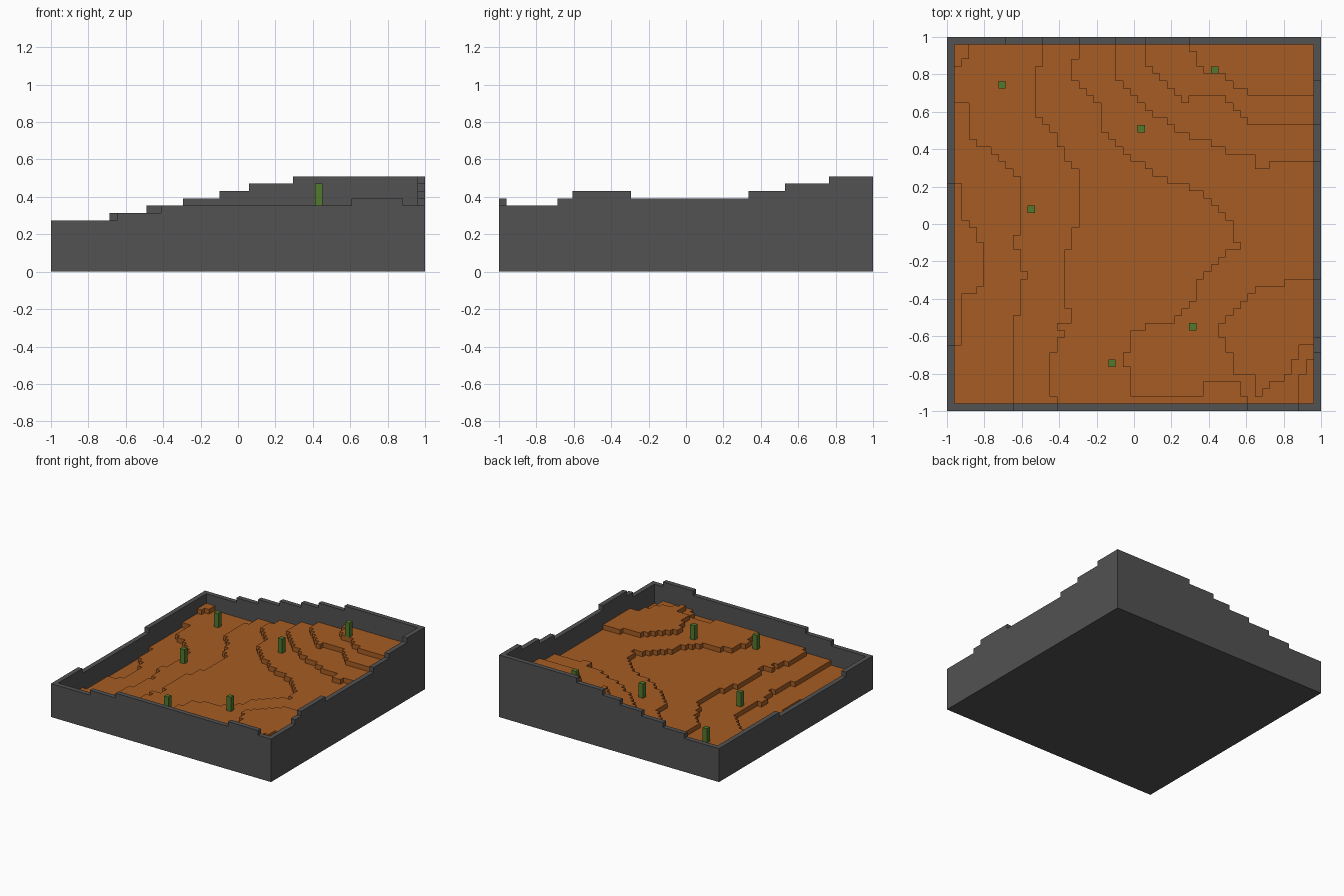
import bpy
import bmesh

default_cube = bpy.data.objects.get("Cube")
if default_cube:
    bpy.data.objects.remove(default_cube, do_unlink=True)

SIZE = 51            # cells along each side
UNIT = 2 / SIZE      # edge of one block
SIDES = ((1, 0), (0, 1), (-1, 0), (0, -1))


def make_material(name, rgb):
    mat = bpy.data.materials.new(name)
    mat.use_nodes = True
    color = (*rgb, 1)
    mat.diffuse_color = color
    shader = mat.node_tree.nodes["Principled BSDF"]
    shader.inputs["Base Color"].default_value = color
    shader.inputs["Roughness"].default_value = 0.9
    return mat


stone = make_material("dark stone", (0.085, 0.085, 0.085))
sand = make_material("orange sand", (0.38, 0.107, 0.017))
leaf = make_material("cactus green", (0.085, 0.19, 0.027))


def place(point):
    x, y, z = point
    return (x * UNIT - 1, y * UNIT - 1, z * UNIT)


def block_mesh(name, cells, mat, bottom=None):
    """Stepped blocks from {(column, row): height}; open at the rim if bottom is None."""
    bm = bmesh.new()

    def quad(*points):
        bm.faces.new([bm.verts.new(place(p)) for p in points])

    for (x, y), top in cells.items():
        quad((x, y, top), (x + 1, y, top), (x + 1, y + 1, top), (x, y + 1, top))
        if bottom is not None:
            quad((x, y, bottom), (x, y + 1, bottom), (x + 1, y + 1, bottom), (x + 1, y, bottom))
        for dx, dy in SIDES:
            low = cells.get((x + dx, y + dy), top if bottom is None else bottom)
            if low >= top:
                continue
            # two ends of the shared edge, ordered so the face looks outward
            cx, cy = x + (1 + dx) / 2, y + (1 + dy) / 2
            a = (cx + dy / 2, cy - dx / 2)
            b = (cx - dy / 2, cy + dx / 2)
            quad((*a, low), (*b, low), (*b, top), (*a, top))
    bmesh.ops.remove_doubles(bm, verts=bm.verts, dist=UNIT / 100)
    mesh = bpy.data.meshes.new(name)
    bm.to_mesh(mesh)
    bm.free()
    mesh.materials.append(mat)
    obj = bpy.data.objects.new(name, mesh)
    bpy.context.collection.objects.link(obj)
    return obj


def inside(outline, px, py):
    """Even-odd test of a point against a closed outline."""
    hit = False
    for (ax, ay), (bx, by) in zip(outline, outline[1:] + outline[:1]):
        if (ay > py) != (by > py) and px < ax + (py - ay) * (bx - ax) / (by - ay):
            hit = not hit
    return hit


# Terrace outlines, each one block higher than the ground around it
lower_slope = [(0, 42), (3, 42), (3, 37), (6, 36), (8, 34), (10, 31), (10, 24), (9, 24),
               (9, 22), (10, 22), (10, 19), (11, 19), (11, 18), (10, 18), (10, 13),
               (9, 13), (9, 0), (51, 0), (51, 51), (0, 51)]
middle_slope = [(13, 51), (13, 47), (12, 47), (12, 41), (15, 37), (17, 33), (18, 33),
                (18, 25), (17, 25), (17, 22), (16, 22), (16, 14), (17, 14), (17, 12),
                (15, 12), (15, 11), (16, 11), (16, 10), (15, 10), (15, 8), (14, 8),
                (14, 2), (15, 2), (15, 0), (51, 0), (51, 51)]
upper_slope = [(18, 51), (18, 48), (17, 48), (17, 46), (19, 44), (21, 42), (21, 38),
               (23, 37), (26, 34), (31, 31), (35, 30), (39, 25), (39, 23), (40, 23),
               (40, 22), (38, 22), (37, 20), (34, 18), (34, 15), (32, 14), (31, 12),
               (27, 12), (27, 11), (25, 11), (25, 8), (24, 8), (24, 6), (25, 6), (25, 3),
               (26, 2), (35, 2), (35, 4), (40, 4), (40, 2), (41, 2), (41, 0), (48, 0),
               (48, 5), (49, 5), (49, 7), (51, 7), (51, 51)]
front_mound = [(51, 18), (46, 18), (46, 17), (42, 17), (39, 13), (37, 11), (37, 10), (38, 10),
               (38, 8), (39, 8), (39, 6), (40, 5), (42, 5), (42, 2), (43, 2), (43, 3),
               (46, 4), (46, 5), (47, 5), (47, 7), (48, 7), (48, 9), (51, 9)]
hill_low = [(23, 51), (23, 46), (25, 43), (27, 42), (29, 40), (32, 38), (38, 36), (38, 35),
            (42, 35), (42, 33), (44, 33), (44, 34), (51, 34), (51, 51)]
hill_mid = [(27, 51), (27, 48), (29, 46), (31, 44), (33, 42), (34, 43), (38, 43),
            (40, 41), (41, 39), (51, 39), (51, 51)]
hill_top = [(33, 51), (33, 49), (34, 49), (34, 47), (37, 46), (40, 44), (42, 43),
            (51, 43), (51, 51)]
corner_rise = [(0, 47), (2, 47), (2, 48), (3, 48), (3, 51), (0, 51)]
hollow = [(0, 31), (2, 31), (2, 27), (4, 25), (5, 22), (5, 17), (3, 16), (2, 15),
          (2, 9), (0, 9)]
rises = [lower_slope, middle_slope, upper_slope, front_mound, hill_low, hill_mid,
         hill_top, corner_rise]


def ground_height(x, y):
    px, py = x + 0.5, y + 0.5
    return 3 + sum(inside(r, px, py) for r in rises) - inside(hollow, px, py)


interior = range(1, SIZE - 1)
ground = {(x, y): ground_height(x, y) for x in interior for y in interior}
block_mesh("terraced_ground", ground, sand)


# Stone tray: stepped border walls as (start cell, height) runs, over a thin floor
def run_height(runs, cell):
    return [height for start, height in runs if start <= cell][-1]


back = [(0, 7), (8, 8), (13, 9), (18, 10), (23, 11), (27, 12), (33, 13)]
front = [(0, 7), (9, 8), (15, 9), (41, 10), (48, 9)]
right = [(0, 9), (8, 10), (10, 11), (18, 10), (34, 11), (39, 12), (45, 13)]
left = [(0, 7), (9, 6), (31, 7)]

last = SIZE - 1
tray = {(x, y): 1 for x in interior for y in interior}
for i in range(SIZE):
    tray[0, i] = run_height(left, i)
    tray[last, i] = run_height(right, i)
    tray[i, 0] = run_height(front, i)
    tray[i, last] = run_height(back, i)
block_mesh("stone_tray", tray, stone, bottom=0)

# Cacti, three blocks tall
spots = [(7, 44), (26, 38), (36, 46), (11, 27), (33, 11), (22, 6)]
for number, spot in enumerate(spots, 1):
    base = ground[spot]
    block_mesh(f"cactus_{number}", {spot: base + 3}, leaf, bottom=base)
